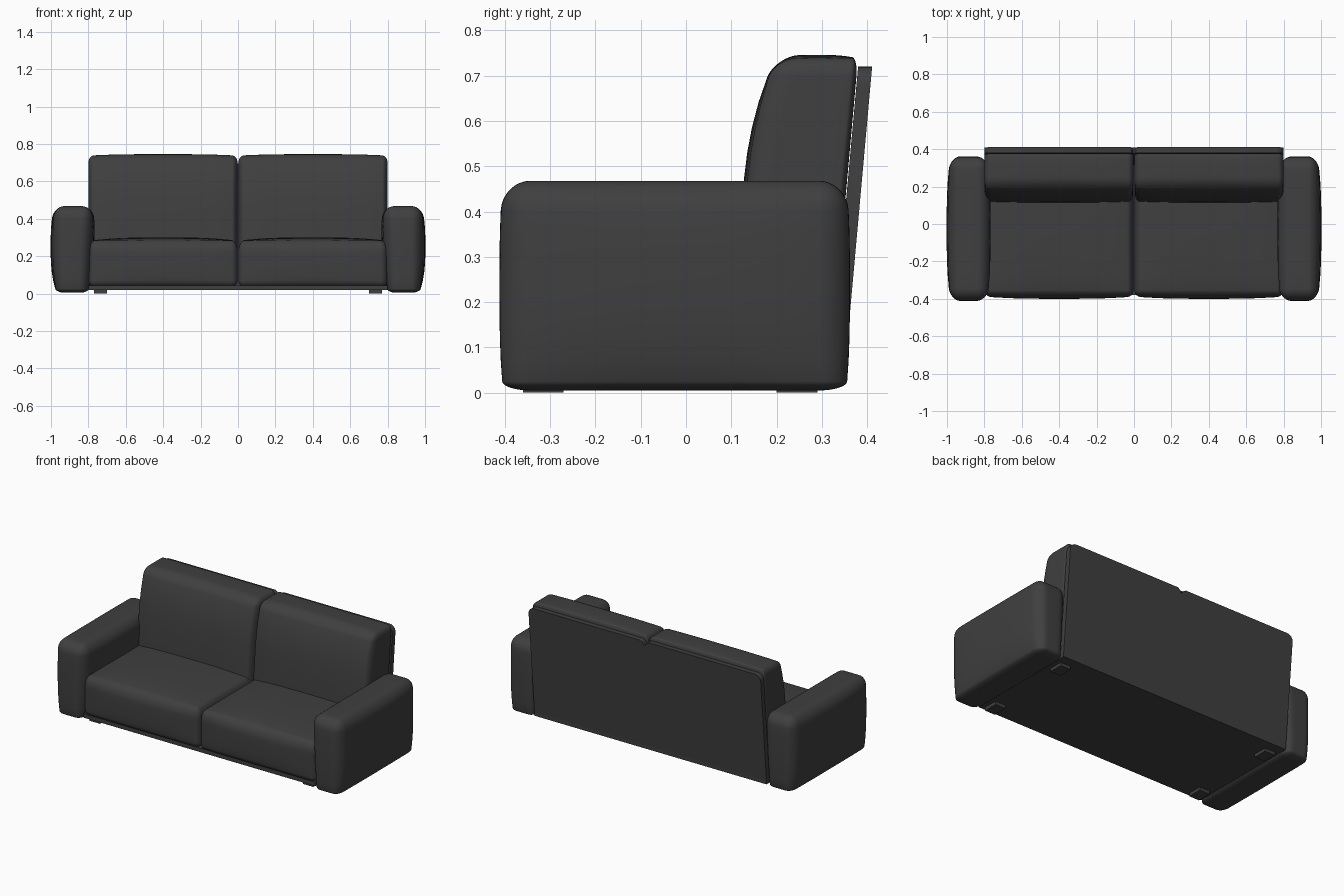
import bpy
import bmesh
from math import sin, cos, pi

if "Cube" in bpy.data.objects:
    bpy.data.objects.remove(bpy.data.objects["Cube"], do_unlink=True)

fabric = bpy.data.materials.new("charcoal fabric")
fabric.use_nodes = True
colour = (0.05, 0.05, 0.05, 1)
fabric.diffuse_color = colour
fabric.node_tree.nodes["Principled BSDF"].inputs["Base Color"].default_value = colour

N = 18      # grid cells along each side of a padded block
CORNER = 5  # cells spent on each rounded end


def finish(bm, name, angle=40):
    bmesh.ops.recalc_face_normals(bm, faces=bm.faces)
    mesh = bpy.data.meshes.new(name)
    bm.to_mesh(mesh)
    bm.free()
    mesh.materials.append(fabric)
    obj = bpy.data.objects.new(name, mesh)
    bpy.context.collection.objects.link(obj)
    bpy.ops.object.select_all(action='DESELECT')
    obj.select_set(True)
    bpy.context.view_layer.objects.active = obj
    bpy.ops.object.shade_smooth_by_angle(angle=angle * pi / 180)
    return obj


def round_axis(u, lo, hi, r_lo, r_hi):
    """Return the inner anchor, the corner radius and the signed corner offset."""
    i = (u + 1) / 2 * N
    a, b = lo + r_lo, hi - r_hi
    if i < CORNER:
        return a, r_lo, i / CORNER - 1
    if i > N - CORNER:
        return b, r_hi, (i - N + CORNER) / CORNER
    return a + (b - a) * (i - CORNER) / (N - 2 * CORNER), 0, 0


def padded_block(name, lo, hi, r_lo, r_hi, shape):
    """Box with elliptical corners, then reshaped by shape(co, t), t in -1..1."""
    bm = bmesh.new()
    bmesh.ops.create_cube(bm, size=2)
    bmesh.ops.subdivide_edges(bm, edges=bm.edges, cuts=N - 1, use_grid_fill=True)
    for v in bm.verts:
        axes = [round_axis(v.co[k], lo[k], hi[k], r_lo[k], r_hi[k]) for k in range(3)]
        d = [a[2] for a in axes]
        length = sum(c * c for c in d) ** 0.5
        scale = max(map(abs, d)) / length if length else 0
        co = [a[0] + a[1] * c * scale for a, c in zip(axes, d)]
        t = [2 * (co[k] - lo[k]) / (hi[k] - lo[k]) - 1 for k in range(3)]
        v.co = shape(co, t)
    return finish(bm, name)


def swell(a, b):
    return (1 - abs(a) ** 3) * (1 - abs(b) ** 3)


def mirrored(co, side):
    return co[0] * side, co[1], co[2]


def arm_shape(co, t):
    x, y, z = co
    x += 0.02 * swell(t[1], t[2]) * t[0]
    x -= 0.012 * (t[2] ** 2 if t[2] < 0 else 0) * max(t[0], 0)
    if t[0] < 0:
        x += 0.012 * t[0] * t[2]
    y += 0.008 * swell(t[0], t[2]) * t[1]
    return x, y, z


def seat_shape(co, t):
    x, y, z = co
    z += 0.018 * swell(t[0], t[1]) * max(t[2], 0)
    y += 0.012 * swell(t[0], t[2]) * min(t[1], 0)
    return x, y, z


def back_shape(co, t):
    x, y, z = co
    front = (1 - t[1]) / 2
    y += 0.09 * (z - 0.45)                      # lean
    y += 0.035 * front * max(t[2], 0) ** 2      # thinner towards the top
    y += 0.01 * swell(t[0], t[2]) * min(t[1], 0)
    z += 0.008 * swell(t[0], t[1]) * max(t[2], 0)
    return x, y, z


# Arms, seat cushions and back cushions, one of each per side
for side, word in ((1, "left"), (-1, "right")):
    padded_block(word + "_arm", (0.79, -0.404, 0.005), (0.982, 0.354, 0.468),
                 (0.05, 0.06, 0.02), (0.05, 0.06, 0.065),
                 lambda co, t: mirrored(arm_shape(co, t), side))
    padded_block(word + "_seat_cushion", (0.002, -0.388, 0.035), (0.798, 0.3, 0.283),
                 (0.035, 0.035, 0.035), (0.035, 0.05, 0.06),
                 lambda co, t: mirrored(seat_shape(co, t), side))
    padded_block(word + "_back_cushion", (0.002, 0.136, 0.2), (0.8, 0.354, 0.738),
                 (0.03, 0.06, 0.05), (0.03, 0.015, 0.04),
                 lambda co, t: mirrored(back_shape(co, t), side))


def plate(name, lo, hi):
    bm = bmesh.new()
    bmesh.ops.create_cube(bm, size=1)
    for v in bm.verts:
        v.co = [(lo[k] + hi[k]) / 2 + v.co[k] * (hi[k] - lo[k]) for k in range(3)]
    return finish(bm, name)


# Base board and four low feet
plate("base_board", (-0.798, -0.38, 0.02), (0.798, 0.35, 0.045))
for x, side in ((0.735, "left"), (-0.735, "right")):
    for y, end in ((-0.315, "front"), (0.245, "back")):
        plate(f"{end}_{side}_foot", (x - 0.035, y - 0.045, 0), (x + 0.035, y + 0.045, 0.025))

# Leaning back panel with rounded top corners and a notch in the middle
HALF, TOP, R = 0.8, 0.72, 0.04
half = [(HALF, 0.02)]
half += [(HALF - R + R * cos(a * pi / 12), TOP - R + R * sin(a * pi / 12)) for a in range(7)]
half += [(0.03, TOP), (0.015, TOP - 0.008), (0.005, TOP - 0.025)]
outline = half + [(-x, z) for x, z in reversed(half)]
bm = bmesh.new()
face = bm.faces.new([bm.verts.new((x, 0.38 + 0.09 * (z - TOP), z)) for x, z in outline])
extruded = bmesh.ops.extrude_face_region(bm, geom=[face])
moved = [g for g in extruded["geom"] if isinstance(g, bmesh.types.BMVert)]
bmesh.ops.translate(bm, verts=moved, vec=(0, 0.031, 0))
finish(bm, "back_panel", 30)
